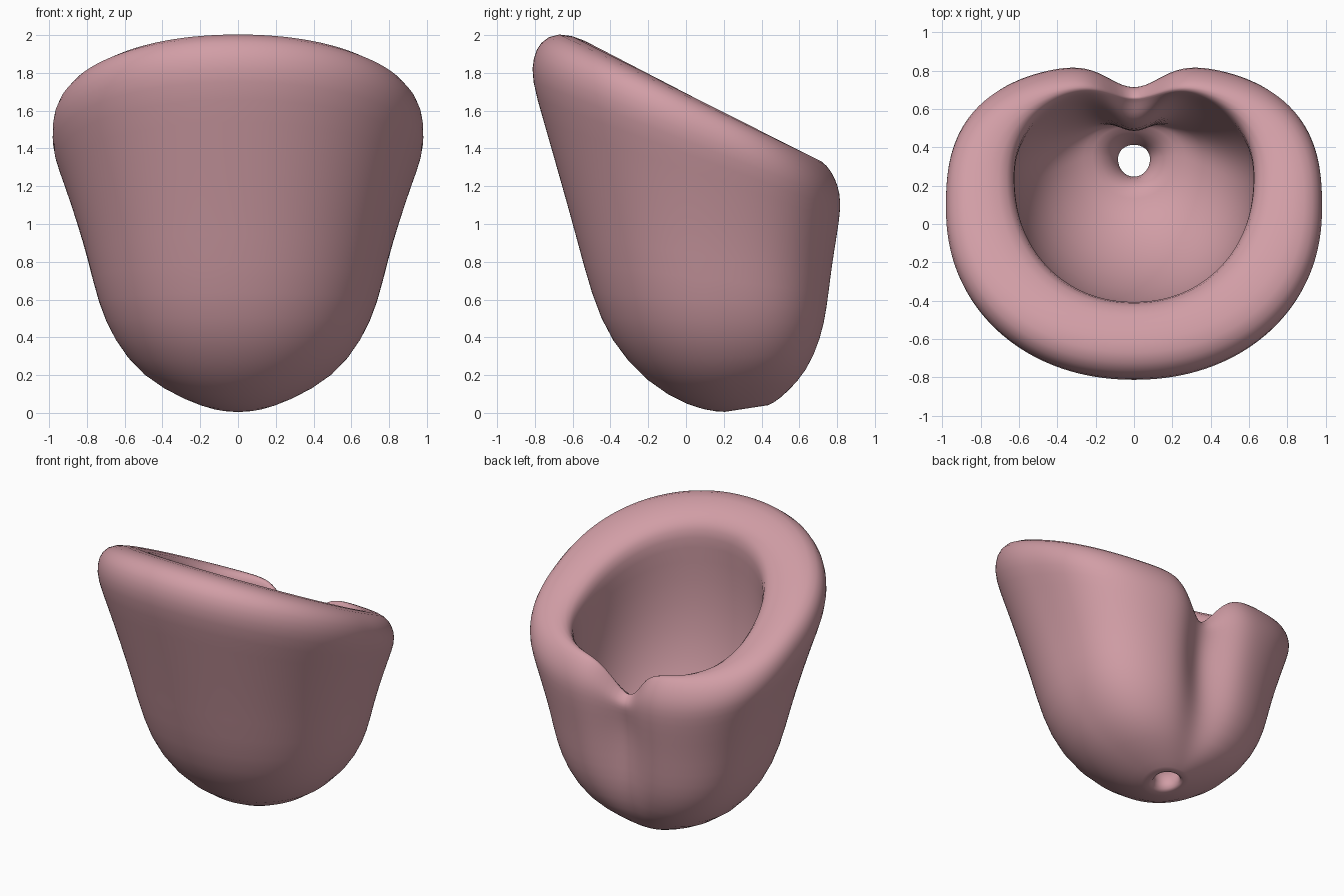
import bpy
import bmesh
from math import cos, sin, pi, exp

default_cube = bpy.data.objects.get("Cube")
if default_cube:
    bpy.data.objects.remove(default_cube, do_unlink=True)

SEGMENTS = 96

# Each ring: half width, front y, back y, front z, back z, groove depth
OUTER_WALL = [
    (.08, .25, .41, 0, .025, 0),
    (.14, .17, .46, .005, .05, 0),
    (.28, .02, .55, .03, .11, .01),
    (.51, -.21, .665, .16, .22, .04),
    (.66, -.4, .74, .38, .4, .07),
    (.74, -.5, .77, .62, .55, .1),
    (.795, -.585, .79, .95, .72, .12),
    (.855, -.67, .81, 1.25, .86, .13),
    (.925, -.755, .835, 1.55, 1.02, .13),
    (.98, -.82, .84, 1.77, 1.12, .13),
]
RIM = [
    (.985, -.81, .825, 1.88, 1.2, .12),
    (.965, -.775, .79, 1.965, 1.275, .11),
    (.9, -.68, .745, 2.02, 1.325, .09),
    (.76, -.53, .73, 1.975, 1.32, .08),
    (.65, -.42, .72, 1.9, 1.28, .09),
]
INNER_WALL = [
    (.62, -.4, .71, 1.8, 1.21, .13),
    (.625, -.42, .69, 1.65, 1.1, .16),
    (.635, -.44, .66, 1.3, .9, .17),
    (.61, -.4, .62, .92, .7, .14),
    (.53, -.28, .58, .58, .48, .09),
    (.4, -.1, .55, .34, .32, .05),
    (.25, .1, .54, .2, .26, 0),
    (.18, .17, .49, .22, .25, 0),
    (.08, .25, .41, .12, .13, 0),
]


def ring_points(ring, back_power, centre_share):
    """Tilted oval with its own back fullness and a groove down the back."""
    width, front, back, z_front, z_back, groove = ring
    centre = front + centre_share * (back - front)
    fullness = min(1, width / .6)
    points = []
    for i in range(SEGMENTS):
        angle = 2 * pi * i / SEGMENTS
        c, s = cos(angle), sin(angle)
        power = 2 + fullness * (back_power if s > 0 else .1)
        radius = (abs(c) ** power + abs(s) ** power) ** (-1 / power)
        x = width * radius * c
        reach = back - centre if s > 0 else centre - front
        y = centre + reach * radius * s
        z = z_front + (z_back - z_front) * (y - front) / (back - front)
        if s > 0:
            # Press the groove in and lower the rim into a notch above it
            y -= groove * s * exp(-(x / .18) ** 2)
            z -= .65 * max(0, z - .95) * s * exp(-(x / .15) ** 2)
        points.append((x, y, z))
    return points


def build_cup():
    """Skin the rings into one closed wall, joined again through the hole."""
    rings = [ring_points(ring, .7, .54) for ring in OUTER_WALL + RIM[:-2]]
    rings += [ring_points(ring, .3, .58) for ring in RIM[-2:] + INNER_WALL]
    bm = bmesh.new()
    loops = [[bm.verts.new(point) for point in ring] for ring in rings]
    for lower, upper in zip(loops, loops[1:] + loops[:1]):
        for i in range(SEGMENTS):
            j = (i + 1) % SEGMENTS
            bm.faces.new((lower[i], lower[j], upper[j], upper[i]))
    bmesh.ops.recalc_face_normals(bm, faces=bm.faces)
    mesh = bpy.data.meshes.new("cup_body")
    bm.to_mesh(mesh)
    bm.free()
    return mesh


# Single flat colour
pink = bpy.data.materials.new("dusty_pink")
colour = (.64, .34, .38, 1)
pink.diffuse_color = colour
pink.use_nodes = True
for node in pink.node_tree.nodes:
    if node.type == "BSDF_PRINCIPLED":
        node.inputs["Base Color"].default_value = colour

# Cup body with thick slanted rim, back groove and drain hole
body = bpy.data.objects.new("cup_body", build_cup())
bpy.context.collection.objects.link(body)
body.data.materials.append(pink)
for face in body.data.polygons:
    face.use_smooth = True
smoothing = body.modifiers.new("Smoothing", "SUBSURF")
smoothing.levels = 1
smoothing.render_levels = 1
